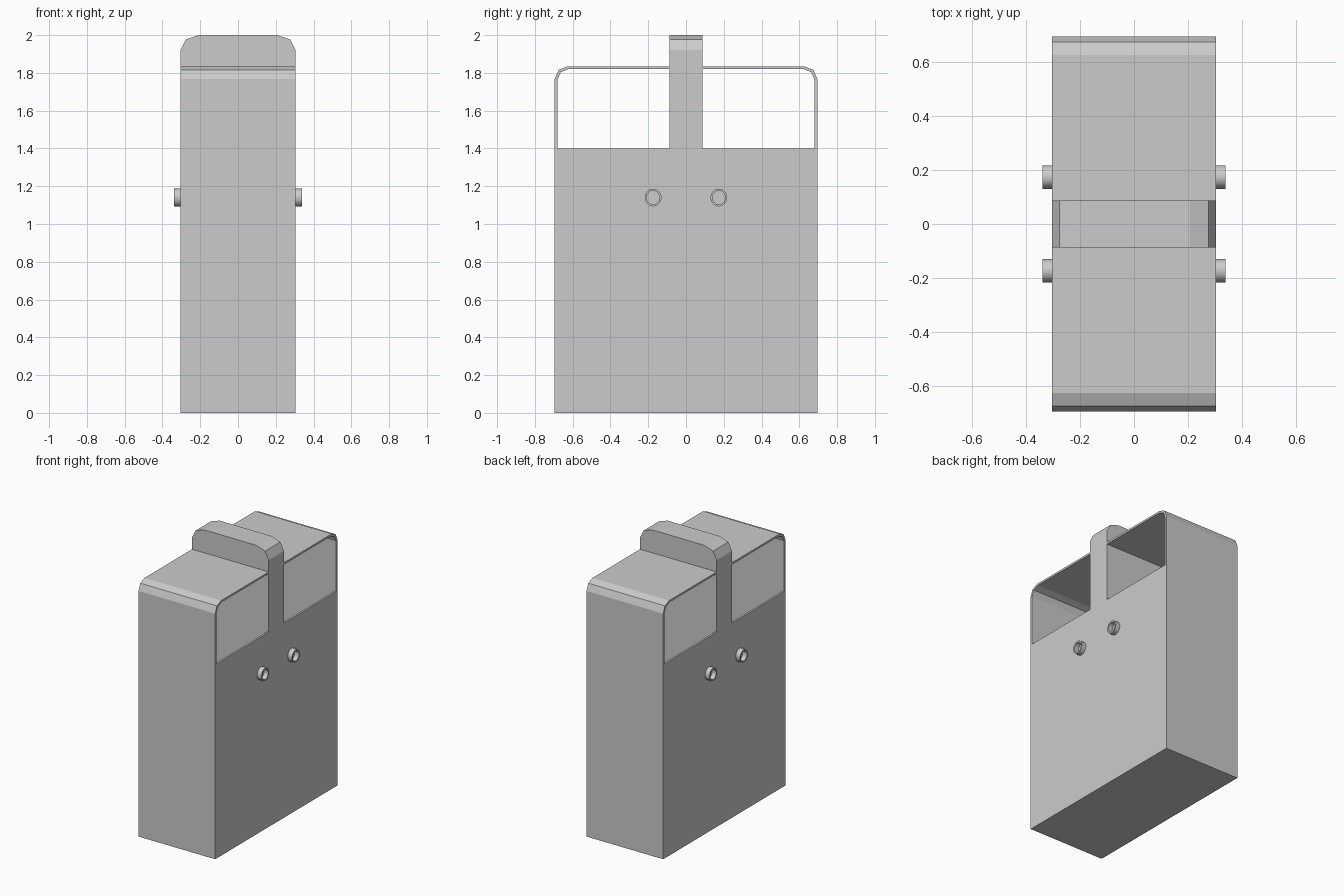
import bpy, bmesh, math

cube = bpy.data.objects.get("Cube")
if cube:
    bpy.data.objects.remove(cube, do_unlink=True)

HALF_X, HALF_Y, TOP, WALL = 0.305, 0.695, 1.835, 0.014
SILL = 1.4        # lower edge of the side openings
STRAP_Y = 0.087   # half thickness of the central divider

grey = bpy.data.materials.new("plain grey")
grey.use_nodes = True
colour = (0.6, 0.6, 0.6, 1)
grey.diffuse_color = colour
grey.node_tree.nodes["Principled BSDF"].inputs["Base Color"].default_value = colour


def finish(name, bm):
    bmesh.ops.recalc_face_normals(bm, faces=bm.faces)
    mesh = bpy.data.meshes.new(name)
    bm.to_mesh(mesh)
    bm.free()
    mesh.materials.append(grey)
    obj = bpy.data.objects.new(name, mesh)
    bpy.context.collection.objects.link(obj)
    return obj


def arch(half, bottom, top, rw, rh):
    """Upright outline with two-facet rounded upper corners."""
    c = math.sqrt(0.5)
    right = [(half, bottom), (half, top - rh),
             (half - rw * (1 - c), top - rh * (1 - c)), (half - rw, top)]
    return right + [(-w, z) for w, z in reversed(right)]


def prism(name, outline, half_depth, along_x):
    """Extrude an outline symmetrically along x or y."""
    bm = bmesh.new()
    place = (lambda w, z: (-half_depth, w, z)) if along_x else (lambda w, z: (w, -half_depth, z))
    face = bm.faces.new([bm.verts.new(place(w, z)) for w, z in outline])
    new = bmesh.ops.extrude_face_region(bm, geom=[face])["geom"]
    shift = (2 * half_depth, 0, 0) if along_x else (0, 2 * half_depth, 0)
    bmesh.ops.translate(bm, vec=shift, verts=[v for v in new if isinstance(v, bmesh.types.BMVert)])
    return finish(name, bm)


def combine(target, tool, operation):
    """Apply a boolean and discard the tool."""
    mod = target.modifiers.new("join", 'BOOLEAN')
    mod.operation, mod.object, mod.solver = operation, tool, 'EXACT'
    bpy.context.view_layer.objects.active = target
    bpy.ops.object.modifier_apply(modifier=mod.name)
    bpy.data.objects.remove(tool, do_unlink=True)


# Hollow case with wide openings in both sides
case = prism("case", arch(HALF_Y, 0, TOP, 0.068, 0.068), HALF_X, True)
inner = HALF_Y - WALL
cavity = prism("cavity", arch(inner, WALL, TOP - WALL, 0.06, 0.06), HALF_X - WALL, True)
combine(case, cavity, 'DIFFERENCE')
opening = prism("opening", arch(inner, SILL, TOP - WALL, 0.06, 0.06), HALF_X + 0.1, True)
combine(case, opening, 'DIFFERENCE')

# Central divider rising through the top as a strap
strap = prism("strap", arch(HALF_X, WALL / 2, 2.0, 0.097, 0.08), STRAP_Y, False)
combine(case, strap, 'UNION')


# Short open tubes on both sides
def side_ring(name, side, y):
    n, outer, bore = 32, 0.044, 0.034
    profile = [(outer, 0.3), (outer, 0.339), (bore, 0.339), (bore, 0.3)]
    bm = bmesh.new()
    rings = []
    for r, x in profile:
        rings.append([bm.verts.new((side * x, y + r * math.cos(math.tau * i / n),
                                    1.14 + r * 1.06 * math.sin(math.tau * i / n)))
                      for i in range(n)])
    for a, b in zip(rings, rings[1:] + rings[:1]):
        for i in range(n):
            j = (i + 1) % n
            bm.faces.new((a[i], a[j], b[j], b[i]))
    obj = finish(name, bm)
    bpy.ops.object.select_all(action='DESELECT')
    obj.select_set(True)
    bpy.context.view_layer.objects.active = obj
    bpy.ops.object.shade_smooth_by_angle(angle=math.radians(30))


for side, side_name in ((1, "left"), (-1, "right")):
    for y, end in ((-0.174, "front"), (0.174, "back")):
        side_ring(f"{side_name}_{end}_ring", side, y)
